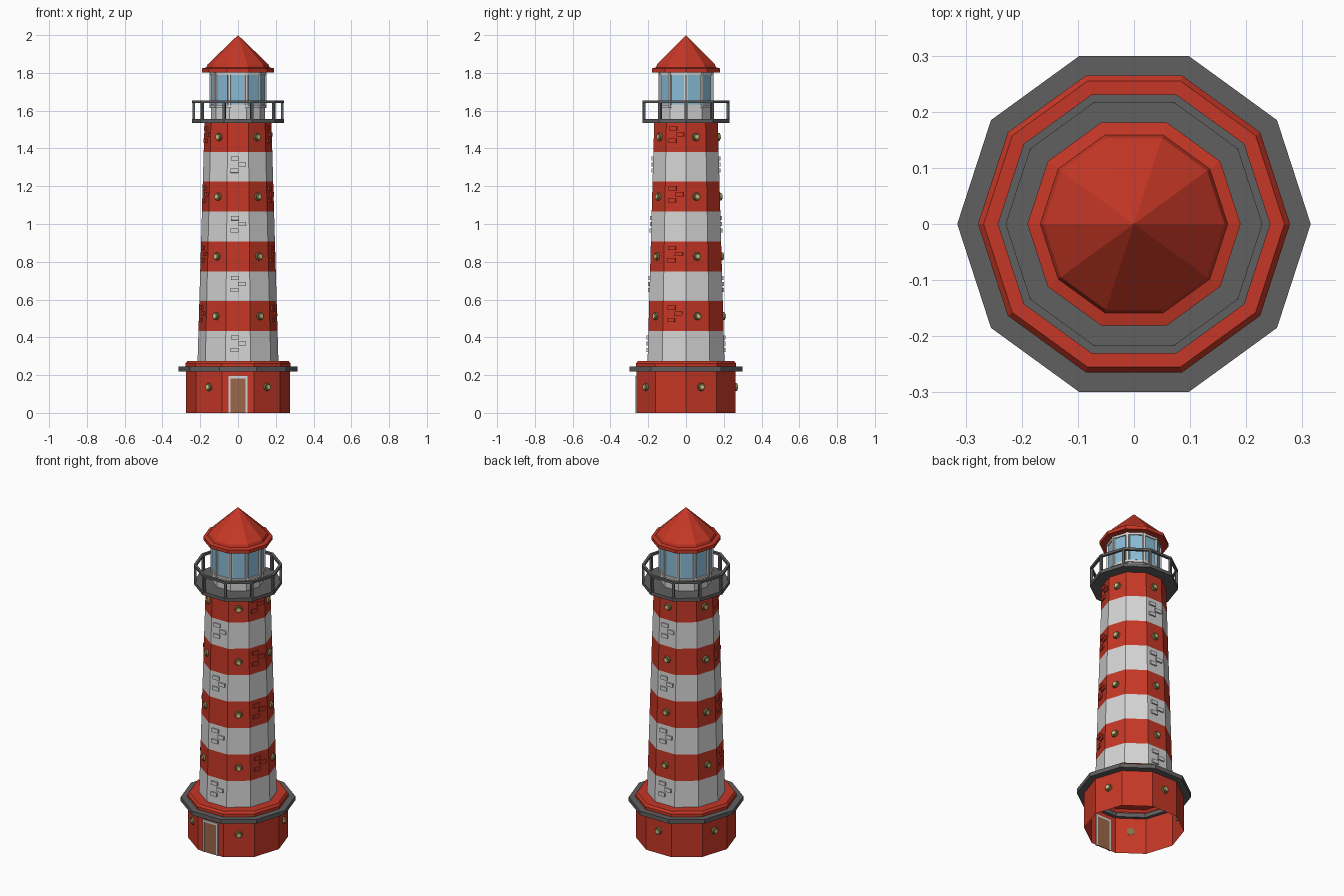
import bpy, bmesh, math
from mathutils import Matrix, Vector

if "Cube" in bpy.data.objects:
    bpy.data.objects.remove(bpy.data.objects["Cube"])

N = 10                                  # sides of the tower
IN = math.cos(math.pi / N)              # corner radius -> face distance


def mat(name, r, g, b):
    m = bpy.data.materials.new(name)
    m.diffuse_color = (r, g, b, 1)
    m.use_nodes = True
    m.node_tree.nodes["Principled BSDF"].inputs["Base Color"].default_value = m.diffuse_color
    return m


RED = mat("red paint", 0.56, 0.038, 0.019)
WHITE = mat("white paint", 0.66, 0.66, 0.66)
DARK = mat("dark grey metal", 0.115, 0.115, 0.115)
BROWN = mat("brown wood", 0.34, 0.135, 0.065)
BLUE = mat("blue glass", 0.25, 0.50, 0.68)
BRASS = mat("brass", 0.22, 0.18, 0.06)
PANE = mat("yellow pane", 0.62, 0.55, 0.22)


def finish(name, bm, mats, rule=None, fix=True):
    if fix:
        bmesh.ops.recalc_face_normals(bm, faces=bm.faces)
    if rule:
        for f in bm.faces:
            f.material_index = rule(f.calc_center_median())
    me = bpy.data.meshes.new(name)
    bm.to_mesh(me)
    bm.free()
    for m in mats:
        me.materials.append(m)
    ob = bpy.data.objects.new(name, me)
    bpy.context.collection.objects.link(ob)
    return ob


def lathe(name, profile, mats, closed=False, rule=None):
    """Ten-sided revolve of (radius, z) points; radius 0 makes an apex."""
    bm = bmesh.new()
    rings = []
    for r, z in profile:
        if r == 0:
            rings.append([bm.verts.new((0, 0, z))] * N)
        else:
            rings.append([bm.verts.new((r * math.cos(2 * math.pi * i / N),
                                        r * math.sin(2 * math.pi * i / N), z)) for i in range(N)])
    pairs = list(zip(rings, rings[1:]))
    if closed:
        pairs.append((rings[-1], rings[0]))
    for a, b in pairs:
        for i in range(N):
            j = (i + 1) % N
            loop = []
            for v in (a[i], a[j], b[j], b[i]):
                if v not in loop:
                    loop.append(v)
            bm.faces.new(loop)
    return finish(name, bm, mats, rule, fix=closed or profile[0][0] == 0)


def on_face(deg, dist, z, slope=0.0):
    """Frame on a wall: x along the wall, y up the wall, z outwards."""
    a = math.radians(deg)
    t = Vector((-math.sin(a), math.cos(a), 0))
    n = Vector((math.cos(a), math.sin(a), slope)).normalized()
    u = n.cross(t)
    m = Matrix((t, u, n)).transposed().to_4x4()
    m.translation = Vector((math.cos(a) * dist, math.sin(a) * dist, z))
    return m


def box(bm, frame, x, y, w, h, d0, d1):
    m = frame @ Matrix.Translation((x, y, (d0 + d1) / 2)) @ Matrix.Diagonal((w, h, d1 - d0, 1))
    bmesh.ops.create_cube(bm, size=1, matrix=m)


def disc(bm, frame, r, d0, d1, r2=None):
    m = frame @ Matrix.Translation((0, 0, (d0 + d1) / 2))
    bmesh.ops.create_cone(bm, cap_ends=True, segments=10, radius1=r,
                          radius2=r2 or r, depth=d1 - d0, matrix=m)


# Base: open shell, dark ledge, red cap
lathe("base_wall", [(0.275, 0), (0.275, 0.225)], [RED])
lathe("base_ledge", [(0.255, 0.22), (0.315, 0.22), (0.315, 0.245), (0.255, 0.245)], [DARK], closed=True)
lathe("base_cap", [(0.278, 0.245), (0.278, 0.262), (0.268, 0.275), (0, 0.275)], [RED])

# Striped tower
Z0, Z1, R0, R1, BANDS = 0.275, 1.54, 0.214, 0.177, 8
BH = (Z1 - Z0) / BANDS
SLOPE = (R0 - R1) / (Z1 - Z0)


def radius(z):
    return R0 - SLOPE * (z - Z0)


lathe("striped_tower", [(radius(Z0 + BH * i), Z0 + BH * i) for i in range(BANDS + 1)],
      [WHITE, RED], rule=lambda c: int((c.z - Z0) / BH) % 2)

# Raised bricks: white on front and back, red on two side faces
for name, faces, first, m in (("white_bricks", (90, 270), 0, WHITE), ("red_bricks", (198, 342), 1, RED)):
    bm = bmesh.new()
    for deg in faces:
        for band in range(first, BANDS, 2):
            for x, f in ((-0.016, 0.78), (0.022, 0.58), (-0.018, 0.37)):
                z = Z0 + BH * (band + f)
                box(bm, on_face(deg, radius(z) * IN, z, SLOPE), x, 0, 0.042, 0.022, -0.004, 0.008)
    finish(name, bm, [m])

# Portholes on every second face, in the red stripes and the base
frames = bmesh.new()
panes = bmesh.new()
for k in range(5):
    deg = 18 + 72 * k
    spots = [on_face(deg, 0.275 * IN, 0.137)]
    for band in range(1, BANDS, 2):
        z = Z0 + BH * (band + 0.5)
        spots.append(on_face(deg, radius(z) * IN, z, SLOPE))
    for fr in spots:
        disc(frames, fr, 0.023, -0.004, 0.010, 0.019)
        disc(panes, fr, 0.014, 0.006, 0.014, 0.011)
finish("porthole_frames", frames, [BRASS])
finish("porthole_panes", panes, [PANE])

# Door with frame
front = on_face(270, 0.275 * IN, 0)
bm = bmesh.new()
for s in (-1, 1):
    box(bm, front, s * 0.046, 0.0975, 0.011, 0.195, -0.003, 0.007)
box(bm, front, 0, 0.189, 0.081, 0.012, -0.003, 0.007)
finish("door_frame", bm, [WHITE])
bm = bmesh.new()
box(bm, front, 0, 0.0915, 0.081, 0.183, -0.003, 0.003)
finish("door", bm, [BROWN])

# Gallery deck and railing
lathe("gallery_deck", [(0, 1.535), (0.243, 1.535), (0.243, 1.555), (0, 1.555)], [DARK])
lathe("gallery_rail", [(0.228, 1.641), (0.243, 1.641), (0.243, 1.655), (0.228, 1.655)], [DARK], closed=True)
bm = bmesh.new()
for i in range(N):
    box(bm, on_face(36 * i, 0.234, 1.6), 0, 0, 0.014, 0.10, -0.007, 0.007)
finish("gallery_posts", bm, [DARK])

# Lantern room: core, sill, head, corner bars and glass
lathe("lantern_wall", [(0.143, 1.55), (0.143, 1.81)], [WHITE])
lathe("lantern_sill", [(0.14, 1.617), (0.150, 1.617), (0.150, 1.63), (0.14, 1.63)], [WHITE], closed=True)
lathe("lantern_head", [(0.14, 1.79), (0.150, 1.79), (0.150, 1.81), (0.14, 1.81)], [WHITE], closed=True)
bars = bmesh.new()
glass = bmesh.new()
for i in range(N):
    box(bars, on_face(36 * i, 0.145, 1.71), 0, 0, 0.013, 0.19, -0.006, 0.007)
    box(glass, on_face(36 * i + 18, 0.143 * IN, 1.71), 0, 0, 0.066, 0.155, -0.002, 0.003)
finish("lantern_bars", bars, [WHITE])
finish("lantern_glass", glass, [BLUE])

# Roof
lathe("roof", [(0, 1.803), (0.19, 1.803), (0.19, 1.824), (0.167, 1.829), (0.161, 1.845), (0, 2.0)], [RED])
